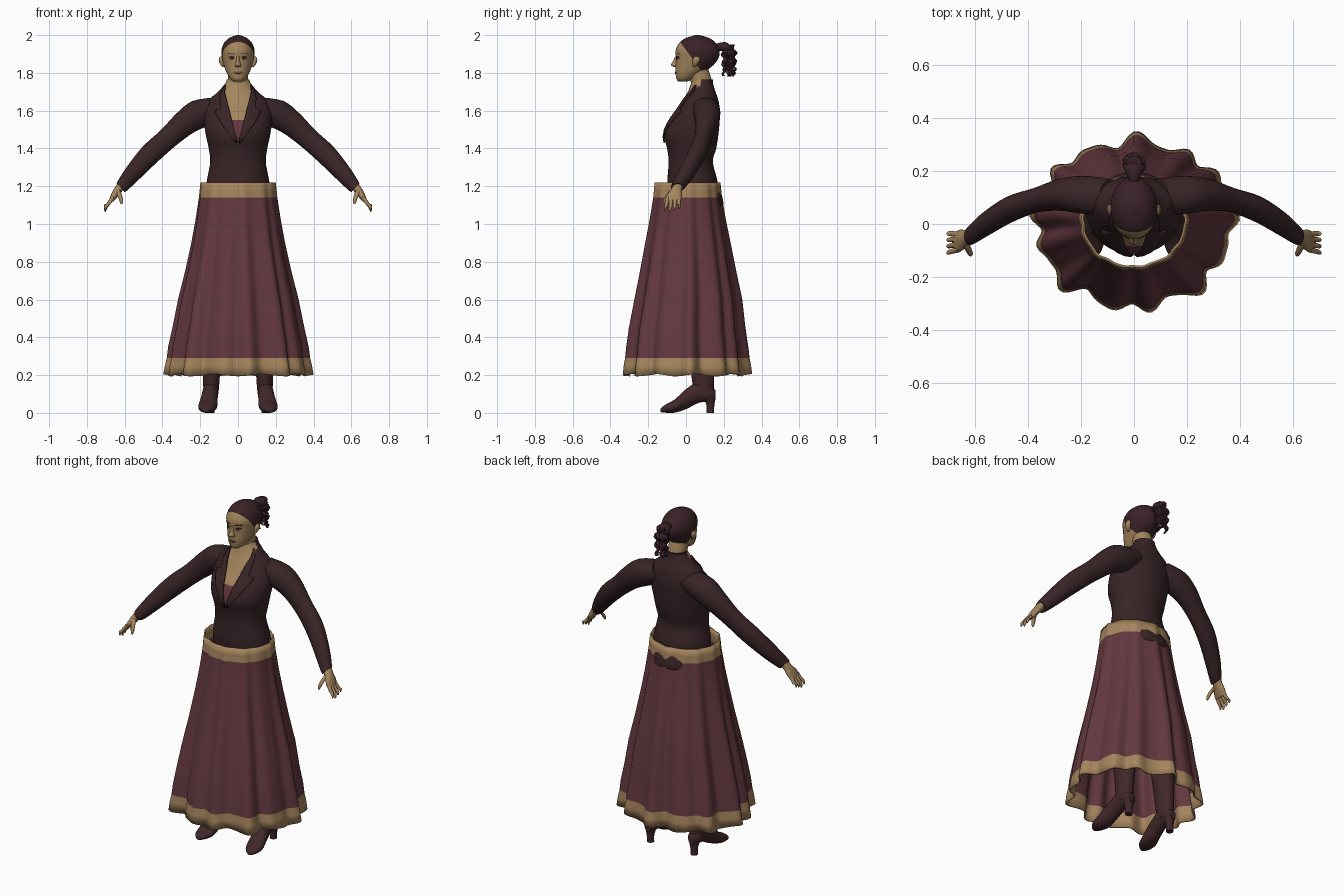
import bpy, bmesh, math, random
from mathutils import Vector
from mathutils.bvhtree import BVHTree

random.seed(4)
cube = bpy.data.objects.get("Cube")
if cube:
    bpy.data.objects.remove(cube)


def material(name, *rgb):
    m = bpy.data.materials.new(name)
    m.use_nodes = True
    m.diffuse_color = (*rgb, 1)
    m.node_tree.nodes["Principled BSDF"].inputs["Base Color"].default_value = (*rgb, 1)
    return m


SKIN = material("skin", .37, .235, .11)
JACKET = material("dark brown cloth", .04, .018, .02)
SKIRT = material("plum cloth", .125, .04, .05)
TRIM = material("tan trim", .38, .235, .11)
HAIR = material("dark hair", .042, .016, .02)
BOOT = material("boot leather", .05, .02, .022)
LIPS = material("lips", .2, .08, .05)
EYE = material("eye white", .4, .33, .26)

X, Y, Z = Vector((1, 0, 0)), Vector((0, 1, 0)), Vector((0, 0, 1))


def smooth_path(stations, sub):
    """Catmull-Rom interpolation of number tuples."""
    out, last = [], len(stations) - 1
    for i in range(last):
        a, b, c, d = (Vector(stations[min(max(j, 0), last)]) for j in range(i - 1, i + 3))
        for s in range(sub):
            t = s / sub
            out.append(b + (c - a) * t / 2 + (a * 2 - b * 5 + c * 4 - d) * t * t / 2
                       + (b * 3 - a - c * 3 + d) * t ** 3 / 2)
    return out + [Vector(stations[-1])]


def skin_rows(name, rows, mats, wrap=True, caps=True, cuts=(), rule=None, mirror=False, thick=0):
    """Bridge rows of points into a surface, cut it by planes and colour it by a rule."""
    bm = bmesh.new()
    vs = [[bm.verts.new(p) for p in row] for row in rows]
    n = len(vs[0])
    for lo, hi in zip(vs, vs[1:]):
        for k in range(n if wrap else n - 1):
            j = (k + 1) % n
            bm.faces.new((lo[k], lo[j], hi[j], hi[k]))
    if wrap and caps:
        bm.faces.new(vs[0])
        bm.faces.new(vs[-1])
    bmesh.ops.recalc_face_normals(bm, faces=bm.faces)
    for co, no in cuts:
        bmesh.ops.bisect_plane(bm, geom=bm.verts[:] + bm.edges[:] + bm.faces[:],
                               plane_co=co, plane_no=no)
    bm.normal_update()
    if rule:
        for f in bm.faces:
            f.material_index = rule(f.calc_center_median(), f.normal)
    me = bpy.data.meshes.new(name)
    bm.to_mesh(me)
    tree = BVHTree.FromBMesh(bm)
    bm.free()
    for m in mats:
        me.materials.append(m)
    ob = bpy.data.objects.new(name, me)
    bpy.context.collection.objects.link(ob)
    bpy.ops.object.select_all(action='DESELECT')
    ob.select_set(True)
    bpy.context.view_layer.objects.active = ob
    bpy.ops.object.shade_smooth_by_angle(angle=math.radians(50))
    if thick:
        mod = ob.modifiers.new("thickness", 'SOLIDIFY')
        mod.thickness, mod.offset = thick, 0
    if mirror:
        ob.modifiers.new("mirror", 'MIRROR')
    return tree


def loft(name, stations, mats, u=X, v=Y, sub=4, n=28, **kw):
    """Stations are x, y, z, radius along u, radius along v."""
    rows = []
    for s in smooth_path(stations, sub):
        ring = [2 * math.pi * k / n for k in range(n)]
        rows.append([Vector(s[:3]) + u * s[3] * math.cos(a) + v * s[4] * math.sin(a) for a in ring])
    return skin_rows(name, rows, mats, **kw)


def drape(name, tree, spans, mat, lift, cols=6, thick=.003, sub=2, mirror=True):
    """Lay a patch on the front of a surface; spans are z, inner x, outer x."""
    rows = []
    for z, x0, x1 in smooth_path(spans, sub):
        row = []
        for k in range(cols + 1):
            x = x0 + (x1 - x0) * k / cols
            hit = tree.ray_cast(Vector((x, -1, z)), Y)[0] or tree.find_nearest(Vector((x, .03, z)))[0]
            row.append(hit - Y * lift)
        rows.append(row)
    skin_rows(name, rows, [mat], wrap=False, mirror=mirror, thick=thick)


# Jacket body with an open neckline: skin above, camisole below
V_LOW, V_SLOPE = 1.42, .25


def neckline(c, normal):
    if c.y < .08 and normal.y < .1 and abs(c.x) < V_SLOPE * (c.z - V_LOW):
        return 1 if c.z > 1.55 else 2
    return 0


low = Vector((0, 0, V_LOW))
torso = loft("jacket_body", [
    (0, .04, 1.085, .14, .12), (0, .05, 1.10, .16, .146), (0, .048, 1.15, .166, .142),
    (0, .036, 1.20, .168, .132), (0, .033, 1.24, .163, .131), (0, .025, 1.33, .147, .117),
    (0, .03, 1.40, .155, .13), (0, .028, 1.47, .17, .143), (0, .044, 1.54, .18, .134),
    (0, .065, 1.60, .175, .115), (0, .078, 1.66, .15, .092), (0, .083, 1.70, .105, .073),
    (0, .085, 1.745, .068, .058), (0, .088, 1.765, .06, .055)],
    [JACKET, SKIN, SKIRT], n=48, rule=neckline,
    cuts=[(low, Vector((1, 0, -V_SLOPE))), (low, Vector((-1, 0, -V_SLOPE))), (Vector((0, 0, 1.55)), Z)])

drape("jacket_lapels", torso, [
    (1.43, .002, .012), (1.50, .02, .065), (1.56, .035, .105), (1.60, .045, .122),
    (1.61, .047, .092), (1.66, .06, .096), (1.70, .07, .088), (1.735, .066, .07)],
    JACKET, .007, thick=.007)

# Sleeves
loft("jacket_sleeves", [
    (.09, .10, 1.625, .07, .06), (.19, .11, 1.59, .072, .08), (.28, .11, 1.535, .06, .068),
    (.37, .09, 1.455, .047, .057), (.47, .055, 1.365, .05, .056), (.56, .0, 1.265, .046, .046),
    (.61, -.038, 1.205, .038, .036), (.622, -.045, 1.193, .034, .031)],
    [JACKET], u=Y, v=Vector((.66, 0, .75)), mirror=True)

# Hands
across = Vector((.9, 0, .42))
loft("palms", [
    (.605, -.035, 1.22, .026, .024), (.635, -.052, 1.18, .03, .022), (.655, -.062, 1.15, .041, .018),
    (.672, -.068, 1.122, .04, .012)], [SKIN], u=Y, v=across, n=16, mirror=True)
for i, finger in enumerate(("index", "middle", "ring", "little")):
    o = 1.5 - i
    drop = .01 * abs(o - .5)
    loft(finger + "_fingers", [
        (.662, -.068 - o * .019, 1.14, .011, .011), (.688, -.07 - o * .022, 1.105, .01, .01),
        (.702, -.072 - o * .024, 1.08 + drop, .008, .008), (.703, -.073 - o * .025, 1.064 + drop, .004, .004)],
        [SKIN], u=Y, v=across, n=10, mirror=True)
loft("thumbs", [
    (.638, -.07, 1.18, .014, .014), (.624, -.1, 1.145, .012, .011), (.618, -.113, 1.12, .009, .009),
    (.617, -.117, 1.106, .004, .004)], [SKIN], n=10, mirror=True)

# Neck and head, with the hair cut off by a slanted hairline
loft("neck", [(0, .085, 1.66, .065, .05), (0, .083, 1.74, .054, .055), (0, .07, 1.79, .052, .058),
              (0, .06, 1.84, .05, .05)], [SKIN])
brow, slope = Vector((0, -.03, 1.962)), Vector((0, 1.35, 1))
head = loft("head", [
    (0, -.018, 1.754, .018, .022), (0, -.005, 1.768, .04, .046), (0, .017, 1.80, .06, .072),
    (0, .045, 1.84, .075, .099), (0, .06, 1.88, .085, .113), (0, .061, 1.92, .088, .116),
    (0, .061, 1.96, .073, .096), (0, .061, 1.985, .046, .06), (0, .061, 2.0, .008, .01)],
    [SKIN, HAIR], n=40, cuts=[(brow, slope)], rule=lambda c, n: int((c - brow).dot(slope) > 0))

# Face
loft("nose", [(0, -.048, 1.888, .008, .01), (0, -.054, 1.86, .01, .016), (0, -.06, 1.842, .016, .02),
              (0, -.052, 1.83, .012, .012)], [SKIN], n=14)
drape("eyes", head, [(1.871, .03, .036), (1.877, .02, .046), (1.883, .026, .042)], EYE, .002)
drape("irises", head, [(1.871, .03, .035), (1.877, .027, .038), (1.883, .03, .036)], HAIR, .004)
drape("upper_lashes", head, [(1.882, .019, .048), (1.886, .024, .044)], HAIR, .003)
drape("eyebrows", head, [(1.899, .018, .05), (1.903, .018, .052)], HAIR, .002)
drape("mouth", head, [(1.795, 0, .012), (1.802, 0, .024), (1.808, 0, .012)], LIPS, .003)
loft("ears", [(.078, .045, 1.832, .006, .007), (.085, .05, 1.848, .011, .015), (.09, .055, 1.87, .012, .02),
              (.088, .057, 1.888, .006, .01)], [SKIN], n=14, mirror=True)

# Curly ponytail
loft("ponytail_root", [(0, .15, 1.93, .02, .02), (0, .18, 1.938, .024, .022), (0, .215, 1.935, .04, .026),
                       (0, .24, 1.925, .025, .015)], [HAIR], v=Z, n=16)
for i in range(12):
    a = i * math.tau / 12
    reach, end = random.uniform(.7, 1), random.uniform(1.775, 1.82)
    curl = []
    for k in range(13):
        t = k / 12
        spread = reach * min(1, .35 + 2.5 * t)
        turn = a + t * 20
        curl.append((math.cos(a) * .034 * spread + .008 * math.cos(turn),
                     .228 + math.sin(a) * .028 * spread + .008 * math.sin(turn),
                     1.95 + (end - 1.95) * t, .013 - .007 * t, .013 - .007 * t))
    loft(f"ponytail_curl_{i + 1}", curl, [HAIR], n=8, sub=2)

# Pleated skirt with a waistband and hem
skirt_profile = [(1.22, .192, .168, .004), (1.18, .197, .172, .004), (1.14, .2, .175, .005),
                 (1.02, .216, .193, .008), (.9, .235, .214, .012), (.75, .264, .239, .017),
                 (.6, .298, .266, .022), (.45, .325, .286, .026), (.35, .346, .299, .028),
                 (.29, .352, .304, .03), (.25, .36, .31, .032), (.2, .367, .314, .034)]
rows = []
for z, rx, ry, fold in skirt_profile:
    row = []
    for k in range(144):
        a = math.tau * k / 144
        wave = fold * (.55 * math.sin(13 * a + .6) + .3 * math.sin(8 * a + 2) + .2 * math.sin(21 * a))
        hem = .006 * math.sin(9 * a) if z < .25 else 0
        row.append(((rx + wave) * math.cos(a), .007 * (z > .5) + (ry + wave) * math.sin(a), z + hem))
    rows.append(row)
skin_rows("skirt", rows, [SKIRT, TRIM], caps=False, thick=.008,
          rule=lambda c, n: int(c.z > 1.14 or c.z < .29))

# Boots and legs
loft("boot_shafts", [
    (.09, .04, 1.12, .075, .085), (.10, .04, .85, .08, .085), (.12, .05, .55, .06, .065),
    (.135, .08, .38, .06, .068), (.14, .088, .22, .046, .062), (.142, .092, .14, .042, .055),
    (.144, .1, .09, .038, .05)], [BOOT], mirror=True)
loft("boot_feet", [
    (.144, .156, .095, .02, .025), (.144, .13, .10, .036, .04), (.146, .07, .11, .041, .056),
    (.152, .0, .073, .044, .053), (.16, -.06, .036, .05, .035), (.166, -.11, .022, .038, .021),
    (.168, -.134, .014, .014, .01)], [BOOT], v=Z, mirror=True)
loft("boot_heels", [(.144, .128, 0, .02, .02), (.144, .129, .04, .021, .021), (.144, .125, .085, .032, .032)],
     [BOOT], n=16, mirror=True)
